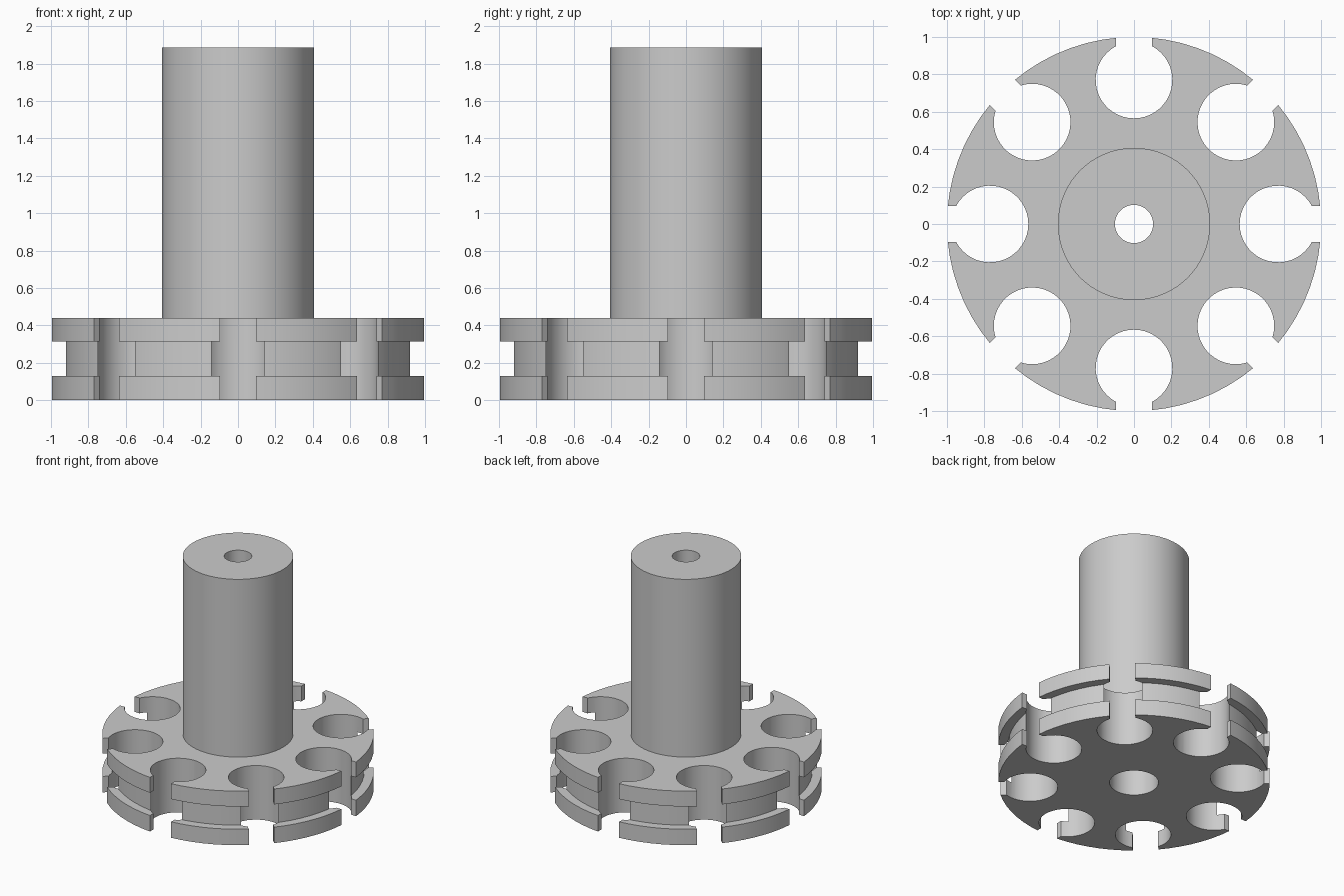
import bpy, bmesh, math

cube = bpy.data.objects.get("Cube")
if cube:
    bpy.data.objects.remove(cube, do_unlink=True)

SEGMENTS = 72
SLOTS = 8
HOLE_R, HOLE_C, SLOT_HALF = 0.205, 0.77, 0.095

grey = bpy.data.materials.new("plain_grey")
grey.use_nodes = True
colour = (0.6, 0.6, 0.6, 1)
grey.diffuse_color = colour
grey.node_tree.nodes["Principled BSDF"].inputs["Base Color"].default_value = colour


def make_object(name, bm):
    bmesh.ops.recalc_face_normals(bm, faces=bm.faces)
    mesh = bpy.data.meshes.new(name)
    bm.to_mesh(mesh)
    bm.free()
    obj = bpy.data.objects.new(name, mesh)
    bpy.context.collection.objects.link(obj)
    obj.data.materials.append(grey)
    return obj


def lathe(name, profile):
    """Turn a closed (radius, z) loop around the z axis."""
    bm = bmesh.new()
    rings = []
    for i in range(SEGMENTS):
        a = math.tau * i / SEGMENTS
        rings.append([bm.verts.new((r * math.cos(a), r * math.sin(a), z)) for r, z in profile])
    n = len(profile)
    for i, ring in enumerate(rings):
        nxt = rings[(i + 1) % SEGMENTS]
        for j in range(n):
            k = (j + 1) % n
            bm.faces.new((ring[j], nxt[j], nxt[k], ring[k]))
    return make_object(name, bm)


def keyhole_cutters(name):
    """Round pockets, each opening to the rim through a narrow slot."""
    start = math.asin(SLOT_HALF / HOLE_R)
    steps = 36
    outline = [(1.2, SLOT_HALF)]
    for i in range(steps + 1):
        a = start + (math.tau - 2 * start) * i / steps
        outline.append((HOLE_C + HOLE_R * math.cos(a), HOLE_R * math.sin(a)))
    outline.append((1.2, -SLOT_HALF))
    bm = bmesh.new()
    for s in range(SLOTS):
        t = math.tau * s / SLOTS
        c, d = math.cos(t), math.sin(t)
        low = [bm.verts.new((x * c - y * d, x * d + y * c, -0.1)) for x, y in outline]
        base = bm.faces.new(low)
        top = bmesh.ops.extrude_face_region(bm, geom=[base])["geom"]
        verts = [v for v in top if isinstance(v, bmesh.types.BMVert)]
        bmesh.ops.translate(bm, verts=verts, vec=(0, 0, 0.7))
    return make_object(name, bm)


# Grooved disc with its upright shaft and stepped centre bore
spindle = lathe("slotted_disc_and_shaft", [
    (0.18, 0), (1, 0), (1, 0.13), (0.93, 0.13), (0.93, 0.315), (1, 0.315), (1, 0.44),
    (0.407, 0.44), (0.407, 1.885), (0.102, 1.885), (0.102, 0.44), (0.18, 0.44)])

# Keyhole pockets around the rim
cutter = keyhole_cutters("keyhole_cutter")
cutter.hide_render = True
cut = spindle.modifiers.new("keyholes", "BOOLEAN")
cut.operation = "DIFFERENCE"
cut.solver = "EXACT"
cut.object = cutter

bpy.ops.object.select_all(action="DESELECT")
spindle.select_set(True)
bpy.context.view_layer.objects.active = spindle
bpy.ops.object.modifier_apply(modifier=cut.name)
bpy.data.objects.remove(cutter, do_unlink=True)
bpy.ops.object.shade_smooth_by_angle(angle=math.radians(30))
